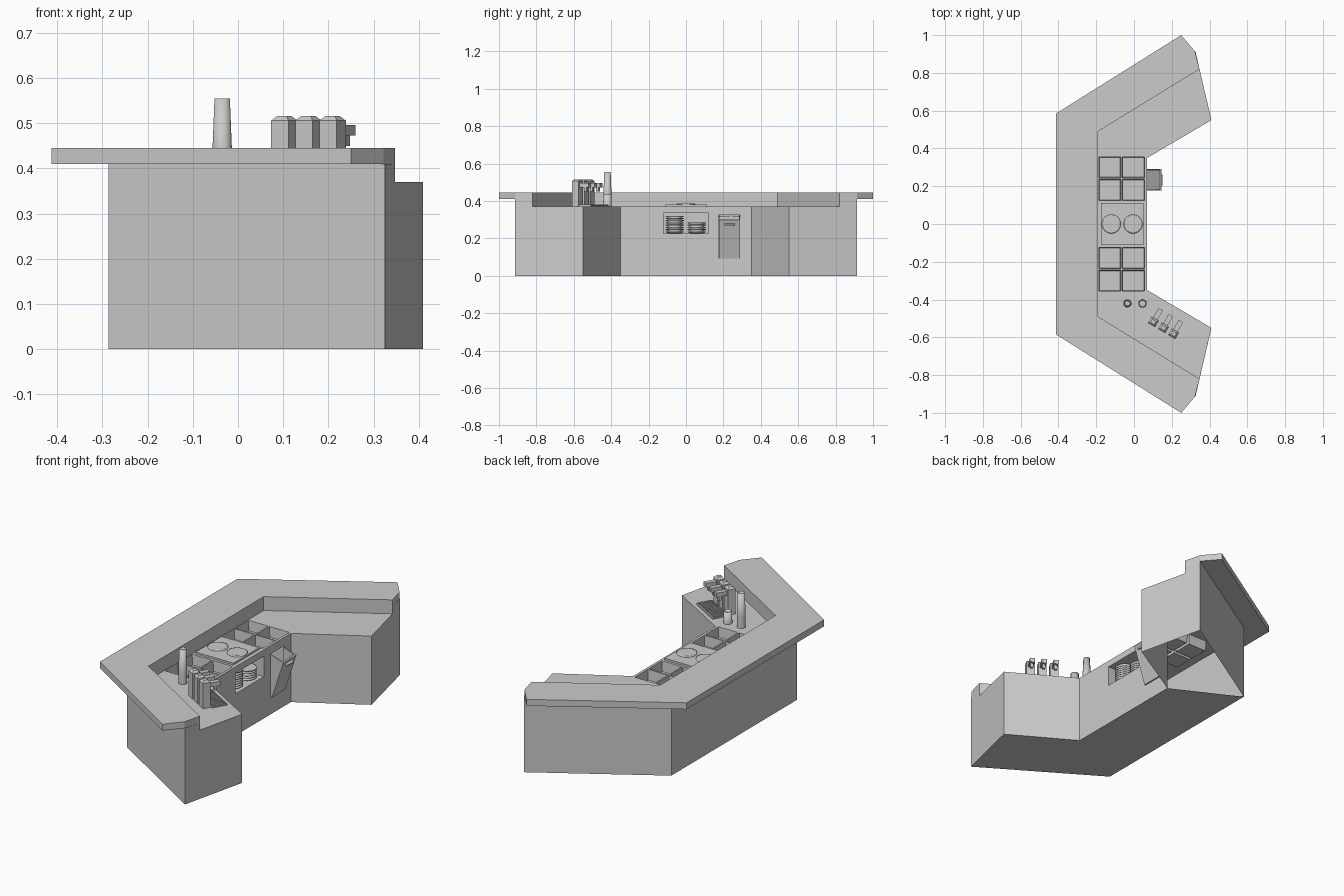
import bpy, bmesh, math
from mathutils import Matrix, Vector

if "Cube" in bpy.data.objects:
    bpy.data.objects.remove(bpy.data.objects["Cube"])

grey = bpy.data.materials.new("plain_grey")
grey.diffuse_color = (0.6, 0.6, 0.6, 1)
grey.use_nodes = True
grey.node_tree.nodes["Principled BSDF"].inputs["Base Color"].default_value = grey.diffuse_color


def finish(name, bm, fix=True, mat=None):
    if fix:
        bmesh.ops.recalc_face_normals(bm, faces=bm.faces)
    me = bpy.data.meshes.new(name)
    bm.to_mesh(me)
    bm.free()
    me.materials.append(grey)
    ob = bpy.data.objects.new(name, me)
    bpy.context.collection.objects.link(ob)
    if mat:
        ob.matrix_world = mat
    return ob


def face(bm, pts):
    return bm.faces.new([bm.verts.new(p) for p in pts])


def prism(name, pts, z0, z1):
    bm = bmesh.new()
    f = face(bm, [(x, y, z0) for x, y in pts])
    r = bmesh.ops.extrude_face_region(bm, geom=[f])
    top = [v for v in r["geom"] if isinstance(v, bmesh.types.BMVert)]
    bmesh.ops.translate(bm, verts=top, vec=(0, 0, z1 - z0))
    return finish(name, bm)


def box(name, lo, hi, mat=None, bevel=0):
    bm = bmesh.new()
    bmesh.ops.create_cube(bm, size=1)
    for v in bm.verts:
        v.co = [lo[i] if v.co[i] < 0 else hi[i] for i in range(3)]
    if bevel:  # chamfer the top rim
        es = [e for e in bm.edges if all(v.co.z > hi[2] - 1e-5 for v in e.verts)]
        bmesh.ops.bevel(bm, geom=es, offset=bevel, segments=1, affect='EDGES')
    return finish(name, bm, True, mat)


def lathe(name, prof, x, y, n=24):
    bm = bmesh.new()
    rings = [[bm.verts.new((x + r * math.cos(2 * math.pi * i / n),
                            y + r * math.sin(2 * math.pi * i / n), z))
              for i in range(n)] for r, z in prof]
    for a, b in zip(rings, rings[1:]):
        for i in range(n):
            j = (i + 1) % n
            bm.faces.new((a[i], a[j], b[j], b[i]))
    bm.faces.new(rings[0][::-1])
    bm.faces.new(rings[-1])
    for f in bm.faces:
        f.smooth = len(f.verts) == 4
    for e in bm.edges:
        if e.is_manifold and e.calc_face_angle() > 0.6:
            e.smooth = False
    return finish(name, bm)


def mirror_loop(half):
    return half + [(x, -y) for x, y in reversed(half)]


W = 0.37  # work surface height
# raised bar top and its upstand
prism("bar_top", mirror_loop([(-.413, -.585), (.25, -1), (.322, -.915), (.347, -.82), (-.19, -.49)][::-1]),
      .41, .445)
prism("upstand", mirror_loop([(-.287, -.535), (.325, -.915), (.347, -.82), (-.19, -.49)][::-1]), W, .41)

# hollow counter body, walls counter-clockwise
bm = bmesh.new()
loop = mirror_loop([(-.287, -.535), (.325, -.915), (.41, -.55), (.07, -.35)])
for i, a in enumerate(loop):
    b = loop[(i + 1) % 8]
    if i != 3:
        face(bm, [(*a, 0), (*b, 0), (*b, W), (*a, W)])
# inner middle wall with niche and chute openings
ys = [-.35, -.12, .12, .175, .29, .35]
zs = [0, .095, .225, .325, .335, W]
for i in range(5):
    for k in range(5):
        niche = i == 1 and k in (2, 3)
        chute = i == 3 and k in (1, 2)
        if not (niche or chute):
            y0, y1, z0, z1 = ys[i], ys[i + 1], zs[k], zs[k + 1]
            face(bm, [(.07, y0, z0), (.07, y1, z0), (.07, y1, z1), (.07, y0, z1)])
# bottom of the middle and one wing (the other wing is open)
for ids in ((0, 3, 4, 7), (0, 1, 2, 3)):
    face(bm, [(*loop[i], 0) for i in reversed(ids)])
# work surfaces of both wings and the middle
wing = [(-.19, -.49), (.347, -.82), (.41, -.55), (.07, -.35), (.07, -.36), (-.19, -.36)]
face(bm, [(x, y, W) for x, y in wing])
face(bm, [(x, -y, W) for x, y in reversed(wing)])
face(bm, [(-.19, -.12, W), (.06, -.12, W), (.06, .12, W), (-.19, .12, W)])
face(bm, [(.06, -.36, W), (.07, -.36, W), (.07, .36, W), (.06, .36, W)])
finish("counter_body", bm, False)


# open-topped recess, used for pans
def pan(name, x0, x1, y0, y1, depth, rim=.004):
    bm = bmesh.new()
    def ring(d, z):
        return [bm.verts.new(p) for p in ((x0 + d, y0 + d, z), (x1 - d, y0 + d, z),
                                          (x1 - d, y1 - d, z), (x0 + d, y1 - d, z))]
    rs = [ring(0, W), ring(rim, W), ring(rim + .004, W - depth)]
    for a, b in zip(rs, rs[1:]):
        for i in range(4):
            j = (i + 1) % 4
            bm.faces.new((a[i], a[j], b[j], b[i]))
    bm.faces.new(rs[-1])
    finish(name, bm, False)


for s in (-1, 1):
    for y in (.12, .24):
        for x in (-.19, -.065):
            lo, hi = sorted((s * y, s * (y + .12)))
            pan("ingredient_pan", x, x + .125, lo, hi, .055)

# hot plate with two discs
box("hot_plate", (-.175, -.11, W), (.05, .11, .38))
for x in (-.12, -.005):
    lathe("plate_disc", [(.05, .379), (.05, .384), (.045, .386)], x, 0, 32)

# plate niche: floor, ceiling, sides, back
bm = bmesh.new()
bx, n0, n1 = -.05, .225, .335
face(bm, [(bx, -.12, n0), (.07, -.12, n0), (.07, .12, n0), (bx, .12, n0)])
face(bm, [(bx, -.12, n1), (bx, .12, n1), (.07, .12, n1), (.07, -.12, n1)])
face(bm, [(bx, -.12, n0), (bx, .12, n0), (bx, .12, n1), (bx, -.12, n1)])
face(bm, [(bx, -.12, n0), (bx, -.12, n1), (.07, -.12, n1), (.07, -.12, n0)])
face(bm, [(bx, .12, n0), (.07, .12, n0), (.07, .12, n1), (bx, .12, n1)])
finish("plate_niche", bm, False)
for y, n in ((-.06, 8), (.057, 5)):
    prof = []
    for i in range(n):
        z = n0 + .001 + i * .012
        prof += [(.032, z), (.049, z + .008), (.049, z + .011)]
    lathe("plate_stack", prof, .012, y)

# tilted waste chute: front panel, triangular cheeks, grip
for y0 in (.178, .283):
    bm = bmesh.new()
    f = face(bm, [(.07, y0, .098), (.137, y0, .30), (.07, y0, .322)])
    r = bmesh.ops.extrude_face_region(bm, geom=[f])
    bmesh.ops.translate(bm, verts=[v for v in r["geom"] if isinstance(v, bmesh.types.BMVert)],
                        vec=(0, .005, 0))
    finish("chute_cheek", bm)
tilt = Matrix.Translation((.07, 0, .096)) @ Matrix.Rotation(math.atan2(.067, .205), 4, 'Y')
box("chute_panel", (0, .177, 0), (.009, .29, .215), tilt)
box("chute_grip", (.009, .205, .185), (.022, .262, .197), tilt)

# cups beside the taps
lathe("tall_cup_stack", [(.022, W), (.022, .43), (.017, .555), (.014, .555), (.013, .54)], -.035, -.42)
lathe("short_cup", [(.022, W), (.021, .435), (.017, .435), (.016, .42)], .045, -.42)

# three taps and a drip tray, aligned with the wing
ang = math.atan2(-.2, .34)
base = Matrix.Translation((.157, -.548, W)) @ Matrix.Rotation(ang, 4, 'Z')
for k in (-1, 0, 1):
    c = k * .062
    box("tap_column", (c - .022, -.022, 0), (c + .022, .018, .146), base, .01)
    box("tap_spout", (c - .013, .018, .103), (c + .013, .075, .126), base)
    box("tap_nozzle", (c - .008, .045, .08), (c + .008, .06, .103), base)
box("drip_tray", (-.095, .02, 0), (.095, .105, .006), base)
for i in range(13):
    x = -.087 + i * .0145
    box("tray_slat", (x - .004, .027, .006), (x + .004, .098, .011), base)
